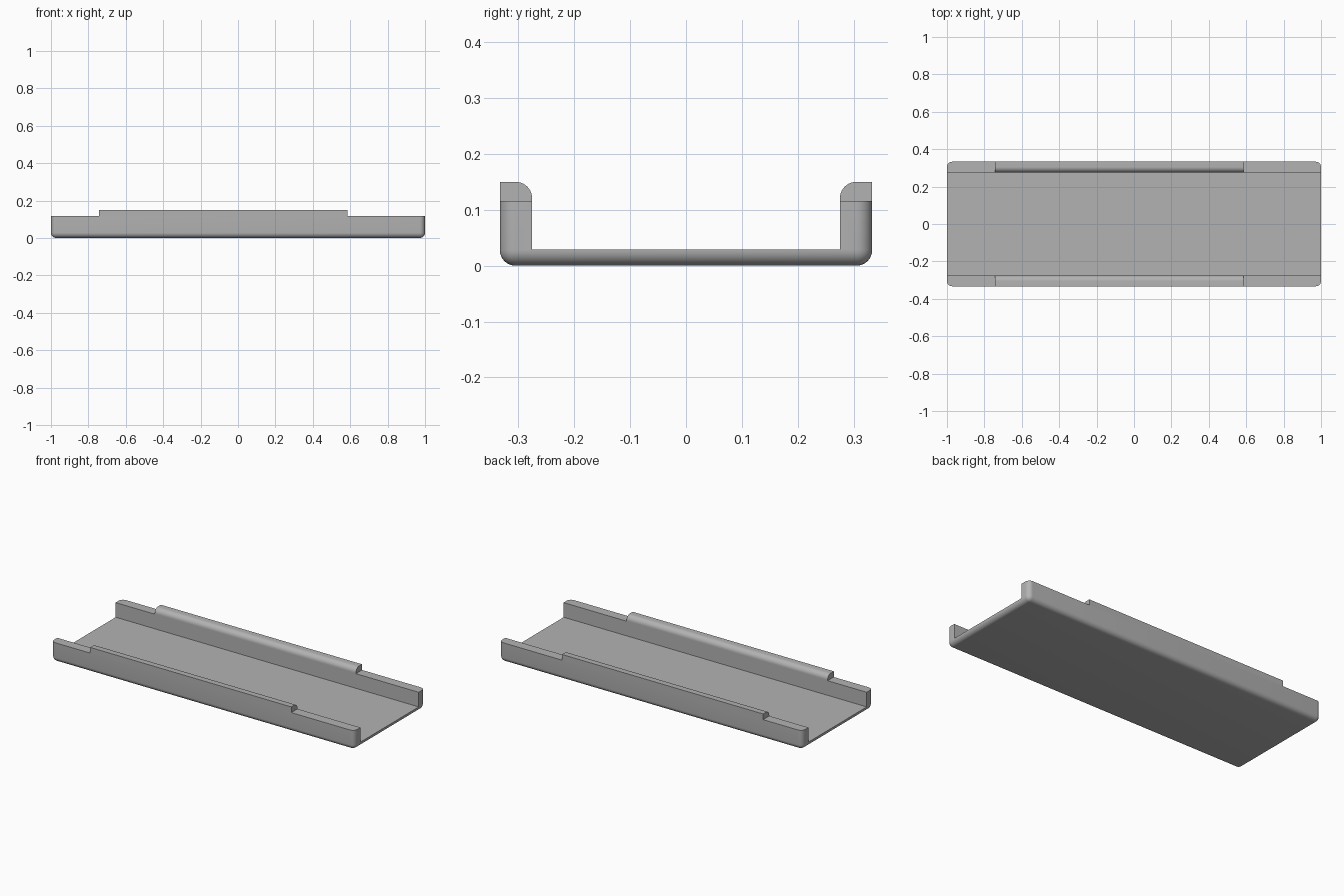
import bpy, bmesh, math

cube = bpy.data.objects.get("Cube")
if cube:
    bpy.data.objects.remove(cube, do_unlink=True)

HALF_L, HALF_W, INNER = 1.0, 0.333, 0.275
FLOOR, WALL, TOP, R = 0.0288, 0.116, 0.15, 0.028

grey = bpy.data.materials.new("plain_grey")
grey.use_nodes = True
colour = (0.45, 0.45, 0.45, 1)
grey.diffuse_color = colour
grey.node_tree.nodes["Principled BSDF"].inputs["Base Color"].default_value = colour


def make_object(name, bm):
    bmesh.ops.recalc_face_normals(bm, faces=bm.faces[:])
    mesh = bpy.data.meshes.new(name)
    bm.to_mesh(mesh)
    bm.free()
    mesh.materials.append(grey)
    obj = bpy.data.objects.new(name, mesh)
    bpy.context.collection.objects.link(obj)
    return obj


def box(half_x, half_y, z0, z1):
    bm = bmesh.new()
    bmesh.ops.create_cube(bm, size=2)
    for v in bm.verts:
        v.co = (v.co.x * half_x, v.co.y * half_y, z1 if v.co.z > 0 else z0)
    return bm


def smooth(obj):
    bpy.ops.object.select_all(action="DESELECT")
    obj.select_set(True)
    bpy.context.view_layer.objects.active = obj
    bpy.ops.object.shade_smooth_by_angle(angle=math.radians(30))


# Tray: block with rounded underside and upright corners
bm = box(HALF_L, HALF_W, 0, WALL)
rounded = [e for e in bm.edges if min(v.co.z for v in e.verts) < WALL / 2]
bmesh.ops.bevel(bm, geom=rounded, offset=R, segments=8, profile=0.5, affect="EDGES")
tray = make_object("tray", bm)

# Open-ended channel cut along the tray
cutter = make_object("channel_cutter", box(HALF_L * 1.2, INNER, FLOOR, 0.3))
cutter.hide_render = True
cut = tray.modifiers.new("channel", "BOOLEAN")
cut.operation, cut.solver, cut.object = "DIFFERENCE", "EXACT", cutter
bpy.context.view_layer.objects.active = tray
bpy.ops.object.modifier_apply(modifier=cut.name)
bpy.data.objects.remove(cutter, do_unlink=True)
smooth(tray)

# Raised lips with a rounded inner top edge
for name, side in (("front_lip", -1), ("back_lip", 1)):
    profile = [(HALF_W, WALL), (HALF_W, TOP)]
    for i in range(11):
        a = math.pi / 2 * (1 + i / 10)
        profile.append((INNER + 0.03 + 0.03 * math.cos(a), TOP - 0.03 + 0.03 * math.sin(a)))
    profile.append((INNER, WALL))
    bm = bmesh.new()
    face = bm.faces.new([bm.verts.new((-0.742, side * y, z)) for y, z in profile])
    end = bmesh.ops.extrude_face_region(bm, geom=[face])["geom"]
    for v in end:
        if isinstance(v, bmesh.types.BMVert):
            v.co.x = 0.585
    # extrusion keeps the starting cap only if it is rebuilt
    holes = [e for e in bm.edges if e.is_boundary]
    if holes:
        bmesh.ops.holes_fill(bm, edges=holes)
    smooth(make_object(name, bm))
